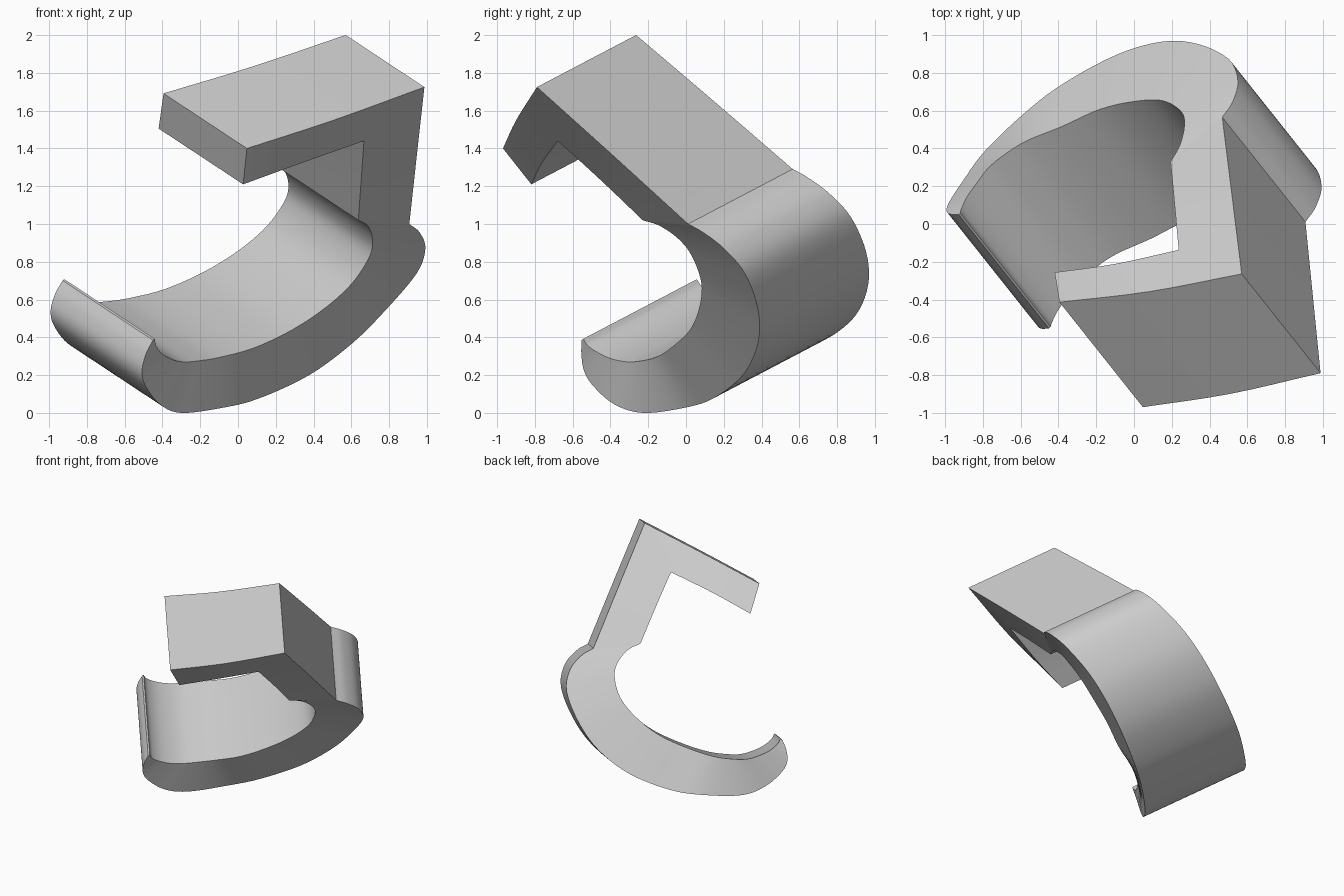
import bpy, bmesh
from mathutils import Vector as V

if "Cube" in bpy.data.objects:
    bpy.data.objects.remove(bpy.data.objects["Cube"])

# Rows of (outer edge, inner edge) along the near end face of the hook
arm = [((.04, -.95, 1.40), (.02, -.80, 1.21)),
       ((.50, -.88, 1.55), (.33, -.745, 1.323)),
       ((.98, -.77, 1.725), (.66, -.66, 1.44))]
post = [arm[-1],
        ((.94, -.37, 1.365), (.645, -.43, 1.23)),
        ((.90, .03, 1.0), (.63, -.21, 1.02))]
ring = [post[-1],
        ((.955, .11, .955), (.68, -.12, .99)),
        ((.985, .22, .87), (.705, -.02, .92)),
        ((.94, .33, .74), (.69, .05, .83)),
        ((.78, .40, .55), (.60, .10, .69)),
        ((.60, .40, .37), (.46, .09, .56)),
        ((.37, .32, .20), (.28, .04, .44)),
        ((.10, .16, .075), (.08, -.06, .345)),
        ((-.10, .0, .025), (-.10, -.14, .295)),
        ((-.31, -.21, .0), (-.22, -.22, .275)),
        ((-.42, -.36, .045), (-.30, -.29, .27)),
        ((-.495, -.47, .14), (-.36, -.37, .285)),
        ((-.515, -.52, .22), (-.41, -.44, .315)),
        ((-.495, -.535, .31), (-.44, -.50, .355)),
        ((-.457, -.533, .385), (-.448, -.525, .392))]


def spline(pts, n):
    """Catmull-Rom curve through the points."""
    p = [V(a) for a in pts]
    p = [2 * p[0] - p[1]] + p + [2 * p[-1] - p[-2]]
    out = []
    for a, b, c, d in zip(p, p[1:], p[2:], p[3:]):
        for k in range(n):
            t = k / n
            out.append(.5 * (2 * b + (c - a) * t + (2 * a - 5 * b + 4 * c - d) * t * t
                             + (3 * b - a - 3 * c + d) * t ** 3))
    return out + [p[-2]]


# Sweep direction and the slight change of width across the profile
sweep = V((-.58, .73, .383))
side, up = V((.778, .628, 0)), V((.243, -.301, .922))


def far(p):
    return p + sweep * (.832 - .052 * p.dot(up) - .02 * p.dot(side))


outer, inner = [], []
for part, n in ((arm, 4), (post, 4), (ring, 5)):
    o, i = (spline([r[k] for r in part], n) for k in (0, 1))
    start = 1 if outer else 0
    outer += o[start:]
    inner += i[start:]

# Hook body: four-sided tube of rows, closed at arm end and ring tip
bm = bmesh.new()
rows = [[bm.verts.new(v) for v in (o, i, far(i), far(o))] for o, i in zip(outer, inner)]
for a, b in zip(rows, rows[1:]):
    for k in range(4):
        m = (k + 1) % 4
        bm.faces.new((a[k], a[m], b[m], b[k]))
bm.faces.new(rows[0])
bm.faces.new(rows[-1][::-1])
bmesh.ops.recalc_face_normals(bm, faces=bm.faces)

# Stand on the ground, centred
co = [v.co for v in bm.verts]
mid = [(min(c[k] for c in co) + max(c[k] for c in co)) / 2 for k in (0, 1)]
bmesh.ops.translate(bm, verts=bm.verts, vec=(-mid[0], -mid[1], -min(c.z for c in co)))

me = bpy.data.meshes.new("hook_clip")
bm.to_mesh(me)
bm.free()
ob = bpy.data.objects.new("hook_clip", me)
bpy.context.collection.objects.link(ob)
bpy.context.view_layer.objects.active = ob
ob.select_set(True)
bpy.ops.object.shade_smooth_by_angle(angle=.5)
